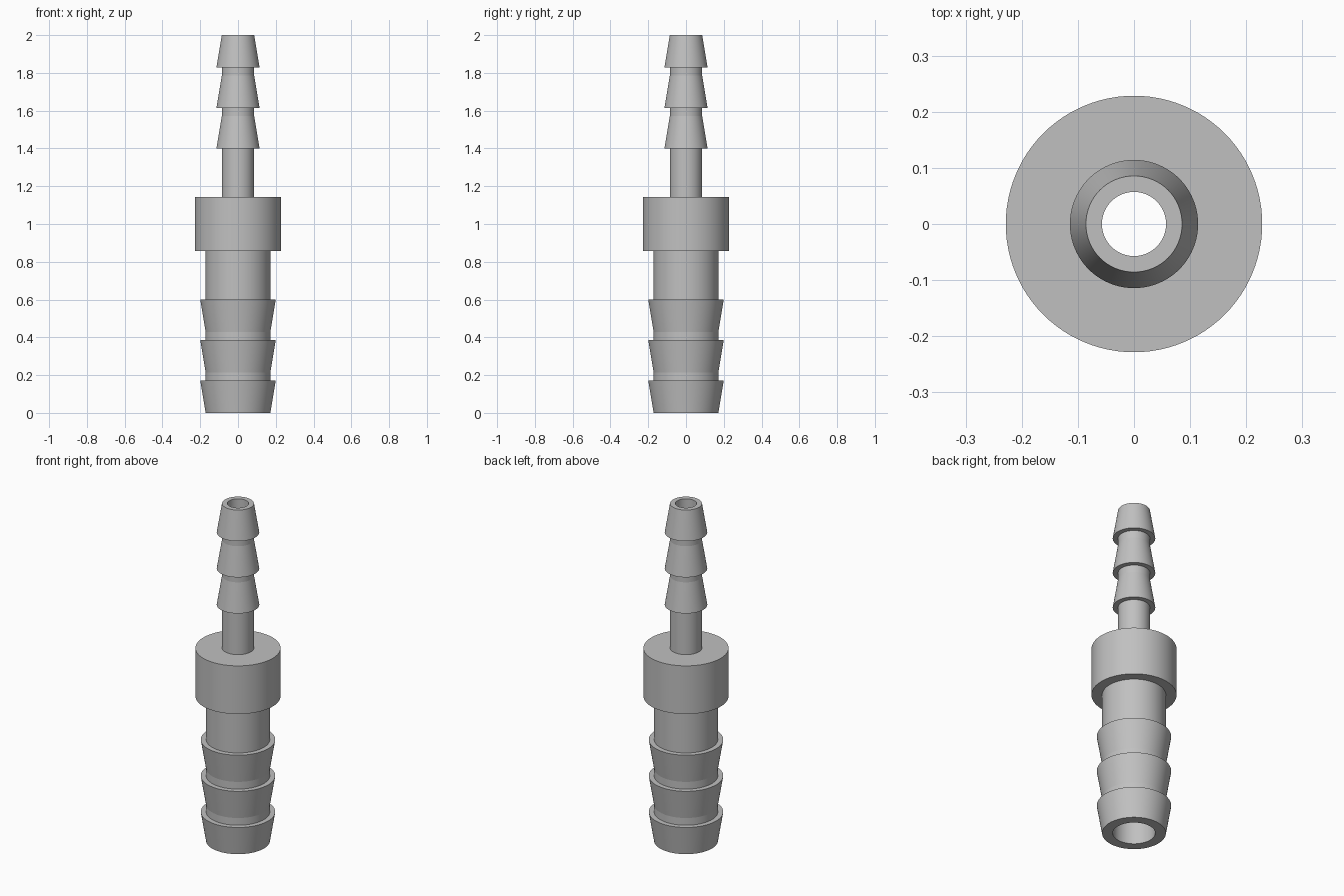
import bpy, bmesh, math

cube = bpy.data.objects.get("Cube")
if cube:
    bpy.data.objects.remove(cube, do_unlink=True)

U = 2 / 70          # one design unit
SEGMENTS = 96

grey = bpy.data.materials.new("plain grey")
grey.use_nodes = True
COLOUR = (0.53, 0.53, 0.53, 1)
grey.diffuse_color = COLOUR
grey.node_tree.nodes["Principled BSDF"].inputs["Base Color"].default_value = COLOUR


def barbs(radius, lip, height=6, pitch=7.5, count=3):
    """Outline of a barbed tail, from its open end inward: (radius, distance)."""
    points = []
    for i in range(count):
        start = i * pitch
        if i:
            points.append((radius, start))
        points += [(lip, start + height), (radius, start + height)]
    return [(radius, 0)] + points


def lathe(name, profile):
    """Spin a closed (radius, z) outline around the z axis."""
    bm = bmesh.new()
    rings = []
    for s in range(SEGMENTS):
        a = 2 * math.pi * s / SEGMENTS
        rings.append([bm.verts.new((r * U * math.cos(a), r * U * math.sin(a), z * U))
                      for r, z in profile])
    for s, ring in enumerate(rings):
        after = rings[(s + 1) % SEGMENTS]
        for i in range(len(profile)):
            j = (i + 1) % len(profile)
            bm.faces.new((ring[i], after[i], after[j], ring[j]))
    bmesh.ops.recalc_face_normals(bm, faces=bm.faces)
    mesh = bpy.data.meshes.new(name)
    bm.to_mesh(mesh)
    bm.free()
    mesh.materials.append(grey)
    obj = bpy.data.objects.new(name, mesh)
    bpy.context.collection.objects.link(obj)
    bpy.ops.object.select_all(action='DESELECT')
    obj.select_set(True)
    bpy.context.view_layer.objects.active = obj
    bpy.ops.object.shade_smooth_by_angle(angle=math.radians(8))
    return obj


# Wide tail, collar and narrow tail as one continuous outer wall
wide_tail = barbs(6, 7)
collar = [(6, 30), (8, 30), (8, 40), (3, 40)]
narrow_tail = [(r, 70 - d) for r, d in reversed(barbs(3, 4))]
# Bore narrows inside the collar
bore = [(2, 70), (2, 40), (4, 30), (4, 0)]

lathe("hose_fitting", wide_tail + collar + narrow_tail + bore)
